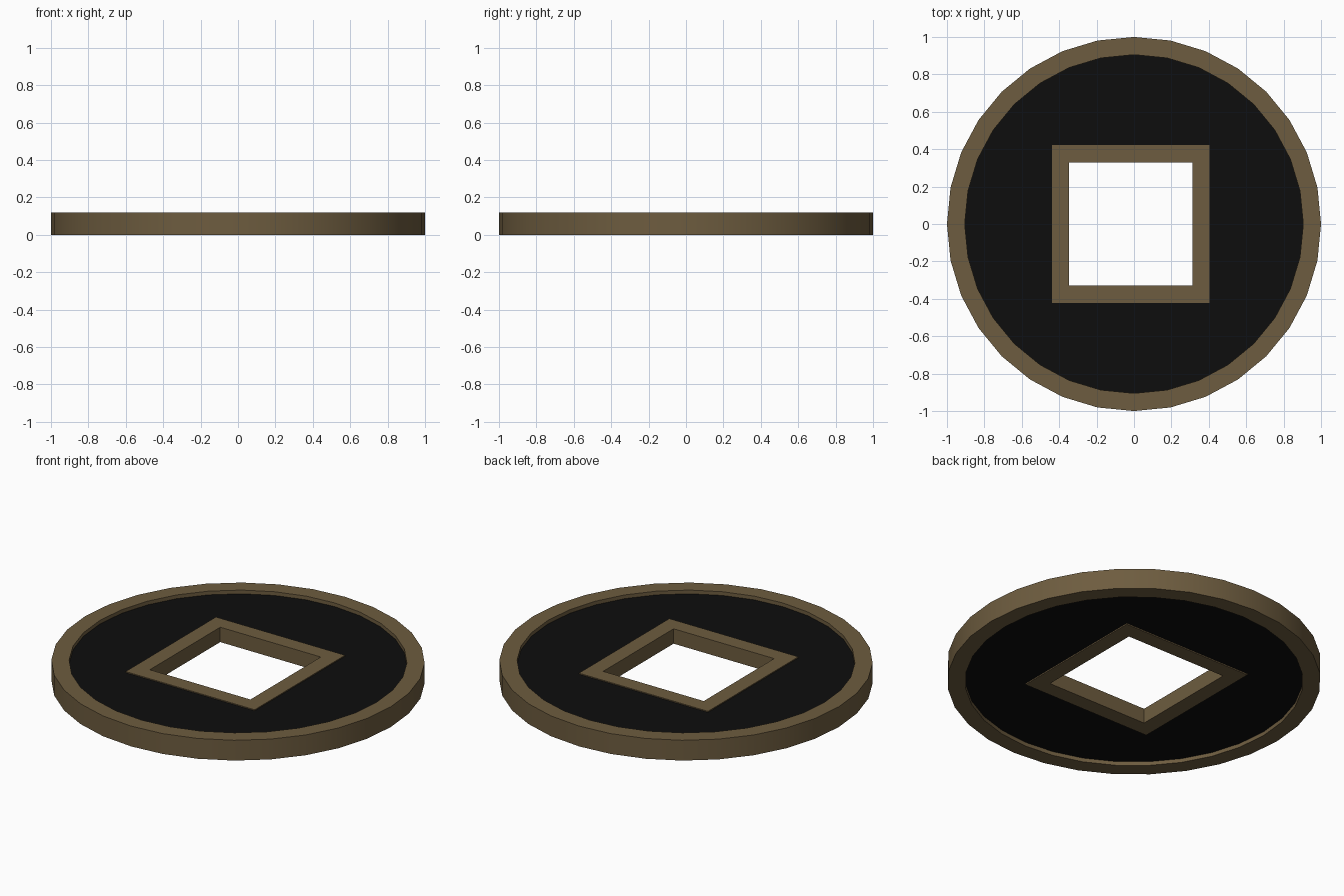
import bpy, bmesh
from math import cos, sin, tau

if "Cube" in bpy.data.objects:
    bpy.data.objects.remove(bpy.data.objects["Cube"])


def material(name, rgb):
    m = bpy.data.materials.new(name)
    m.diffuse_color = (*rgb, 1)
    m.use_nodes = True
    m.node_tree.nodes["Principled BSDF"].inputs["Base Color"].default_value = m.diffuse_color
    return m


def circle(r, sides=32):
    return [(r * cos(tau * i / sides), r * sin(tau * i / sides)) for i in range(sides)]


def square(half, cx=-0.0175):
    return [(cx + half * sx, half * sy) for sx, sy in ((1, 1), (-1, 1), (-1, -1), (1, -1))]


def pierced_plate(name, outer, inner, z0, z1, mat):
    """Solid plate between an outer and an inner outline, from z0 to z1."""
    bm = bmesh.new()
    edges = []
    for outline in (outer, inner):
        vs = [bm.verts.new((x, y, z0)) for x, y in outline]
        edges += [bm.edges.new((vs[i - 1], vs[i])) for i in range(len(vs))]
    bmesh.ops.triangle_fill(bm, edges=edges, use_beauty=True, use_dissolve=False)
    out = bmesh.ops.extrude_face_region(bm, geom=bm.faces[:])
    top = [g for g in out["geom"] if isinstance(g, bmesh.types.BMVert)]
    bmesh.ops.translate(bm, verts=top, vec=(0, 0, z1 - z0))
    bmesh.ops.recalc_face_normals(bm, faces=bm.faces[:])
    mesh = bpy.data.meshes.new(name)
    bm.to_mesh(mesh)
    bm.free()
    mesh.materials.append(mat)
    ob = bpy.data.objects.new(name, mesh)
    bpy.context.collection.objects.link(ob)
    bpy.ops.object.select_all(action='DESELECT')
    ob.select_set(True)
    bpy.context.view_layer.objects.active = ob
    bpy.ops.object.shade_smooth_by_angle(angle=0.52)
    return ob


bronze = material("bronze", (0.155, 0.108, 0.05))
black = material("black", (0.004, 0.004, 0.004))

# raised round rim
pierced_plate("rim", circle(1.0), circle(0.905), 0, 0.12, bronze)
# recessed dark face, tucked slightly into rim and frame
pierced_plate("face_disc", circle(0.92), square(0.38), 0.023, 0.098, black)
# square frame around the centre hole
pierced_plate("hole_frame", square(0.422), square(0.329), 0.016, 0.104, bronze)
